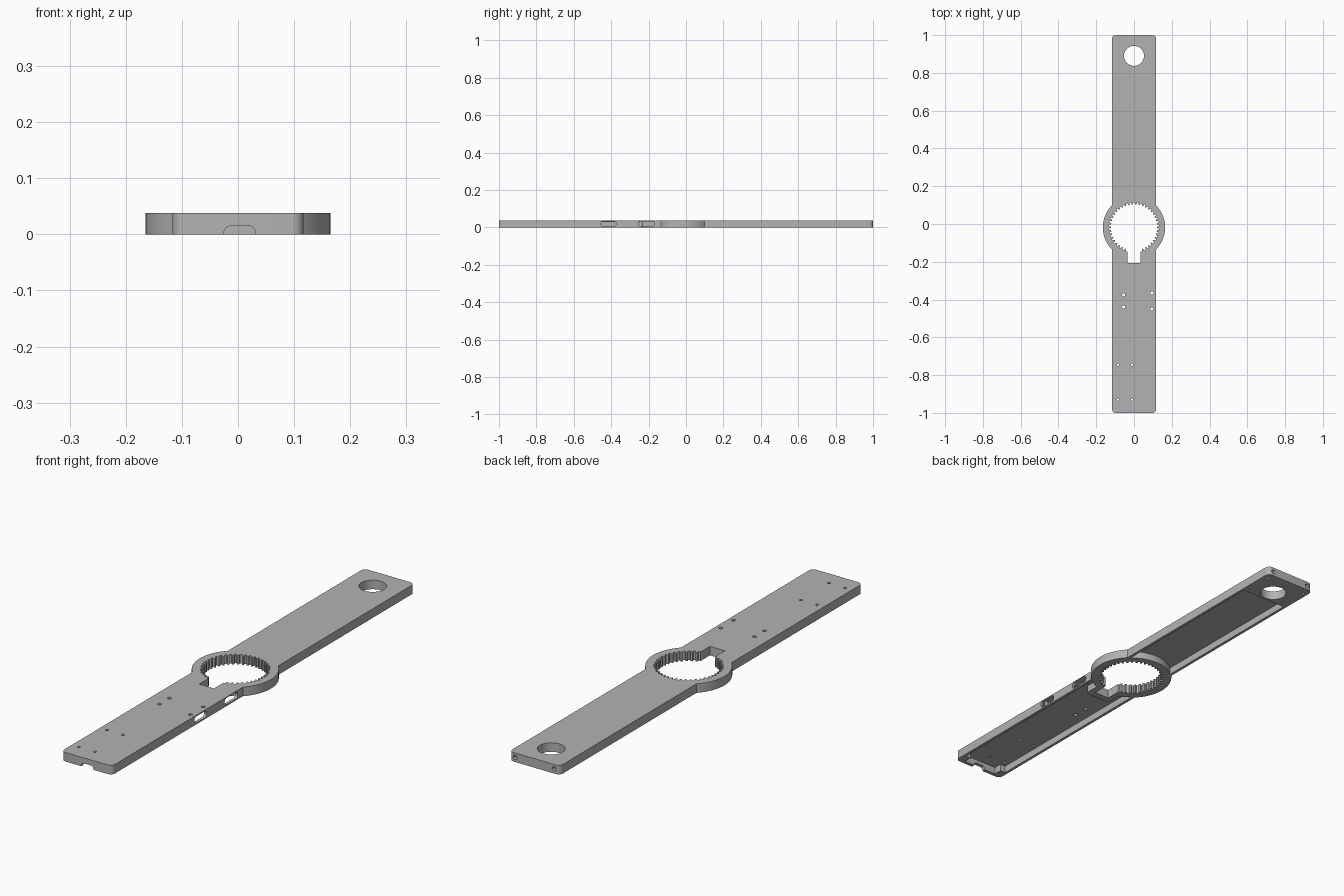
import bpy
import bmesh
from math import cos, sin, pi, radians
from mathutils import Matrix

if "Cube" in bpy.data.objects:
    bpy.data.objects.remove(bpy.data.objects["Cube"])

HEIGHT, HALF_W, SKIN, WALL = 0.038, 0.117, 0.008, 0.012
RING_Y, RING_R = -0.018, 0.165

grey = bpy.data.materials.new("plain grey")
grey.use_nodes = True
grey.diffuse_color = (0.45, 0.45, 0.45, 1)
grey.node_tree.nodes["Principled BSDF"].inputs["Base Color"].default_value = (0.45, 0.45, 0.45, 1)


def prism(name, points, z0, z1, matrix=None):
    """Extrude a flat outline from z0 to z1, then place it."""
    bm = bmesh.new()
    face = bm.faces.new([bm.verts.new((x, y, z0)) for x, y in points])
    top = bmesh.ops.extrude_face_region(bm, geom=[face])["geom"]
    verts = [v for v in top if isinstance(v, bmesh.types.BMVert)]
    bmesh.ops.translate(bm, verts=verts, vec=(0, 0, z1 - z0))
    bmesh.ops.recalc_face_normals(bm, faces=bm.faces)
    if matrix:
        bm.transform(matrix)
    mesh = bpy.data.meshes.new(name)
    bm.to_mesh(mesh)
    bm.free()
    mesh.materials.append(grey)
    obj = bpy.data.objects.new(name, mesh)
    bpy.context.collection.objects.link(obj)
    return obj


def rounded(x0, x1, y0, y1, r, steps=6):
    corners = [(x1 - r, y1 - r), (x0 + r, y1 - r), (x0 + r, y0 + r), (x1 - r, y0 + r)]
    return [(cx + r * cos((k + i / steps) * pi / 2), cy + r * sin((k + i / steps) * pi / 2))
            for k, (cx, cy) in enumerate(corners) for i in range(steps + 1)]


def box(x0, x1, y0, y1):
    return [(x0, y0), (x1, y0), (x1, y1), (x0, y1)]


def circle(x, y, r, n=24):
    return [(x + r * cos(2 * pi * i / n), y + r * sin(2 * pi * i / n)) for i in range(n)]


def combine(target, other, operation):
    mod = target.modifiers.new(operation.lower(), "BOOLEAN")
    mod.operation, mod.object, mod.solver = operation, other, "EXACT"
    bpy.context.view_layer.objects.active = target
    bpy.ops.object.modifier_apply(modifier=mod.name)
    bpy.data.objects.remove(other)


# Long bar with rounded corners, and the round collar in the middle
body = prism("arm_housing", rounded(-HALF_W, HALF_W, -1, 1, 0.02), 0, HEIGHT)
combine(body, prism("collar", circle(0, RING_Y, RING_R, 96), 0, HEIGHT), "UNION")

# Underside hollow, leaving the collar, slot surround and corner posts standing
inner = HALF_W - WALL
hollow = prism("hollow", box(-inner, inner, -0.985, 0.83), -0.01, HEIGHT - SKIN)
keep = [circle(0, RING_Y, RING_R - 0.003, 96), rounded(-0.06, 0.06, -0.235, -0.05, 0.015)]
keep += [box(min(s * 0.08, s * 0.2), max(s * 0.08, s * 0.2), -1.1, -0.95) for s in (-1, 1)]
for outline in keep:
    combine(hollow, prism("kept_part", outline, -0.02, HEIGHT), "DIFFERENCE")
combine(body, hollow, "DIFFERENCE")

# Toothed opening
teeth = 42
gear = []
for i in range(teeth):
    for part, r in ((-0.32, 0.122), (-0.18, 0.133), (0.18, 0.133), (0.32, 0.122)):
        a = 2 * pi * (i + part) / teeth + pi / 2
        gear.append((r * cos(a), RING_Y + r * sin(a)))
combine(body, prism("gear_opening", gear, -0.05, 0.1), "DIFFERENCE")
combine(body, prism("slot", box(-0.035, 0.034, -0.207, -0.1), -0.05, 0.1), "DIFFERENCE")

# Large hanging hole and small fixing holes through the top
combine(body, prism("end_hole", circle(0, 0.89, 0.053, 48), -0.05, 0.1), "DIFFERENCE")
fixings = [(-0.055, -0.375, 0.008), (-0.055, -0.44, 0.008),
           (0.095, -0.365, 0.008), (0.095, -0.45, 0.008)]
fixings += [(x, y, 0.006) for x in (-0.085, -0.01) for y in (-0.745, -0.93)]
for x, y, r in fixings:
    combine(body, prism("fixing_hole", circle(x, y, r, 16), -0.05, 0.1), "DIFFERENCE")

# Blind screw holes in the four corners and in the back end
for s in (-1, 1):
    for y in (-0.968, 0.968):
        combine(body, prism("corner_screw", circle(s * 0.095, y, 0.006, 16), -0.05, 0.02), "DIFFERENCE")
    turn = Matrix.Translation((s * 0.09, 0, 0.019)) @ Matrix.Rotation(radians(90), 4, "X")
    combine(body, prism("end_screw", circle(0, 0, 0.009, 16), -1.05, -0.985, turn), "DIFFERENCE")

# Cable notch in the front end
turn = Matrix.Rotation(radians(90), 4, "X")
notch = rounded(-0.025, 0.031, -0.03, 0.015, 0.012)
combine(body, prism("cable_notch", notch, 0.94, 1.05, turn), "DIFFERENCE")

# Two rounded ports in the left side wall
turn = Matrix(((0, 0, 1, 0), (1, 0, 0, 0), (0, 1, 0, 0), (0, 0, 0, 1)))
for y, half, z0, z1 in ((-0.415, 0.041, 0.006, 0.033), (-0.212, 0.043, 0.006, 0.034)):
    port = rounded(y - half, y + half, z0, z1, 0.013)
    combine(body, prism("side_port", port, 0.09, 0.2, turn), "DIFFERENCE")

bpy.ops.object.select_all(action="DESELECT")
body.select_set(True)
bpy.context.view_layer.objects.active = body
bpy.ops.object.shade_smooth_by_angle(angle=radians(25))
